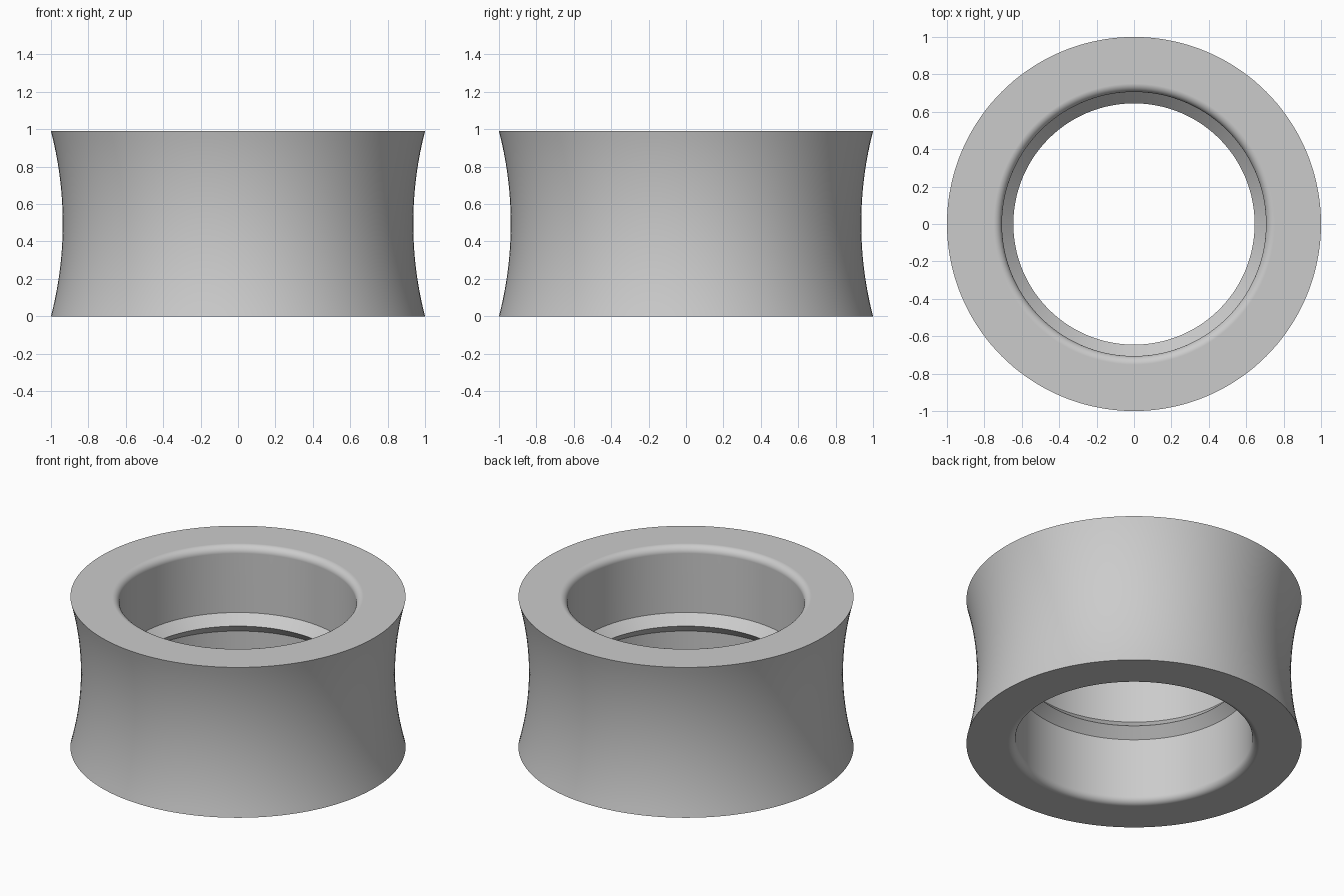
import bpy
import bmesh
import math

cube = bpy.data.objects.get("Cube")
if cube:
    bpy.data.objects.remove(cube, do_unlink=True)

HEIGHT = 0.99
HALF = HEIGHT / 2
RIM, WAIST = 1.0, 0.937        # outer radius at the ends and the middle
BORE, RIDGE = 0.706, 0.645     # bore radius and ridge tip radius
FILLET = 0.045
SEGMENTS = 144


def half_profile():
    """Upper half of the section, from the outer waist to the ridge tip."""
    sag = RIM - WAIST
    radius = (HALF ** 2 + sag ** 2) / (2 * sag)
    sweep = math.asin(HALF / radius)
    # concave outer wall
    pts = []
    for i in range(13):
        a = sweep * i / 12
        pts.append((WAIST + radius * (1 - math.cos(a)), radius * math.sin(a)))
    # rounded mouth of the bore
    for i in range(11):
        a = math.pi / 2 * (1 + i / 10)
        pts.append((BORE + FILLET + FILLET * math.cos(a),
                    HALF - FILLET + FILLET * math.sin(a)))
    # sloped side of the central ridge
    pts += [(BORE, BORE - RIDGE), (RIDGE, 0)]
    return pts


# Mirror the half section into a closed outline
upper = half_profile()
outline = upper + [(r, -z) for r, z in reversed(upper[1:-1])]

# Spin the outline around the vertical axis
bm = bmesh.new()
verts = [bm.verts.new((r, 0, z + HALF)) for r, z in outline]
edges = [bm.edges.new((v, verts[(i + 1) % len(verts)])) for i, v in enumerate(verts)]
bmesh.ops.spin(bm, geom=verts + edges, cent=(0, 0, 0), axis=(0, 0, 1),
               angle=math.tau, steps=SEGMENTS)
bmesh.ops.remove_doubles(bm, verts=bm.verts, dist=0.0001)
bmesh.ops.recalc_face_normals(bm, faces=bm.faces)
mesh = bpy.data.meshes.new("roller_ring")
bm.to_mesh(mesh)
bm.free()

ring = bpy.data.objects.new("roller_ring", mesh)
bpy.context.collection.objects.link(ring)

# Plain grey
grey = bpy.data.materials.new("plain_grey")
grey.use_nodes = True
colour = (0.6, 0.6, 0.6, 1)
grey.diffuse_color = colour
grey.node_tree.nodes["Principled BSDF"].inputs["Base Color"].default_value = colour
mesh.materials.append(grey)

# Smooth walls with crisp edges and flat end faces
bpy.ops.object.select_all(action="DESELECT")
ring.select_set(True)
bpy.context.view_layer.objects.active = ring
bpy.ops.object.shade_smooth_by_angle(angle=math.radians(30))
weighted = ring.modifiers.new("flat_ends", "WEIGHTED_NORMAL")
weighted.keep_sharp = True
